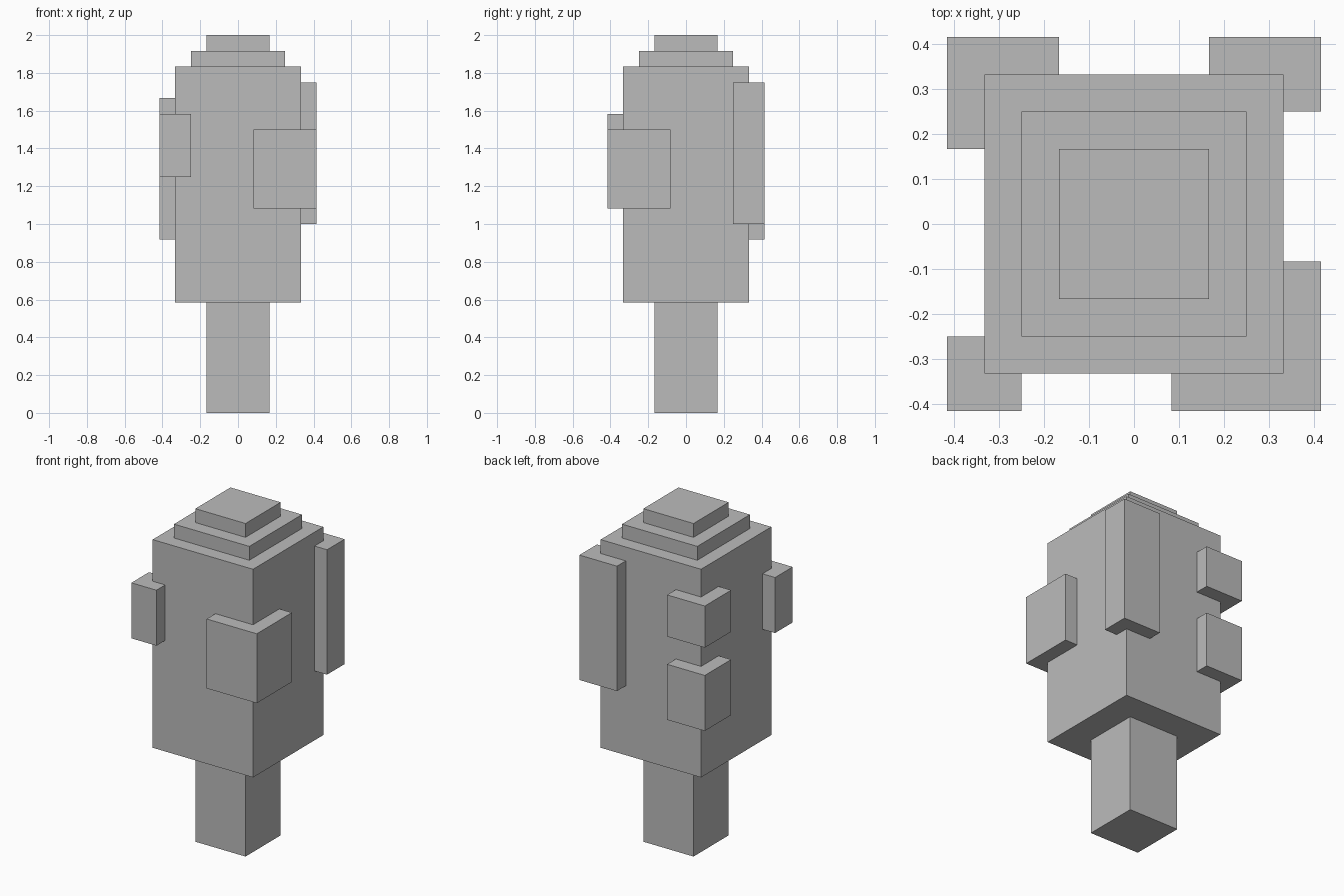
import bpy
import bmesh
from mathutils import Vector

if "Cube" in bpy.data.objects:
    bpy.data.objects.remove(bpy.data.objects["Cube"], do_unlink=True)

UNIT = 1 / 12  # every part sits on this block grid

grey = bpy.data.materials.new("plain grey")
grey.use_nodes = True
colour = (0.5, 0.5, 0.5, 1)
grey.diffuse_color = colour
grey.node_tree.nodes["Principled BSDF"].inputs["Base Color"].default_value = colour


def block(name, low, high):
    """Flat-faced box between two grid corners."""
    low, high = Vector(low) * UNIT, Vector(high) * UNIT
    bm = bmesh.new()
    bmesh.ops.create_cube(bm, size=1)
    bmesh.ops.scale(bm, vec=high - low, verts=bm.verts)
    bmesh.ops.translate(bm, vec=(low + high) / 2, verts=bm.verts)
    mesh = bpy.data.meshes.new(name)
    bm.to_mesh(mesh)
    bm.free()
    mesh.materials.append(grey)
    obj = bpy.data.objects.new(name, mesh)
    bpy.context.collection.objects.link(obj)


def column(name, half, bottom, top):
    """Centred square block."""
    block(name, (-half, -half, bottom), (half, half, top))


# Trunk, crown and stepped top
column("trunk", 2, 0, 7)
column("crown", 4, 7, 22)
column("lower_step", 3, 22, 23)
column("top_step", 2, 23, 24)

# Blocks wrapped round the crown's upright edges
block("front_left_block", (1, -5, 13), (5, -1, 18))
block("front_right_block", (-5, -5, 15), (-3, -3, 19))
block("back_left_tall_block", (2, 3, 12), (5, 5, 21))
block("back_right_lower_block", (-5, 2, 11), (-2, 5, 15))
block("back_right_upper_block", (-5, 2, 17), (-2, 5, 20))
